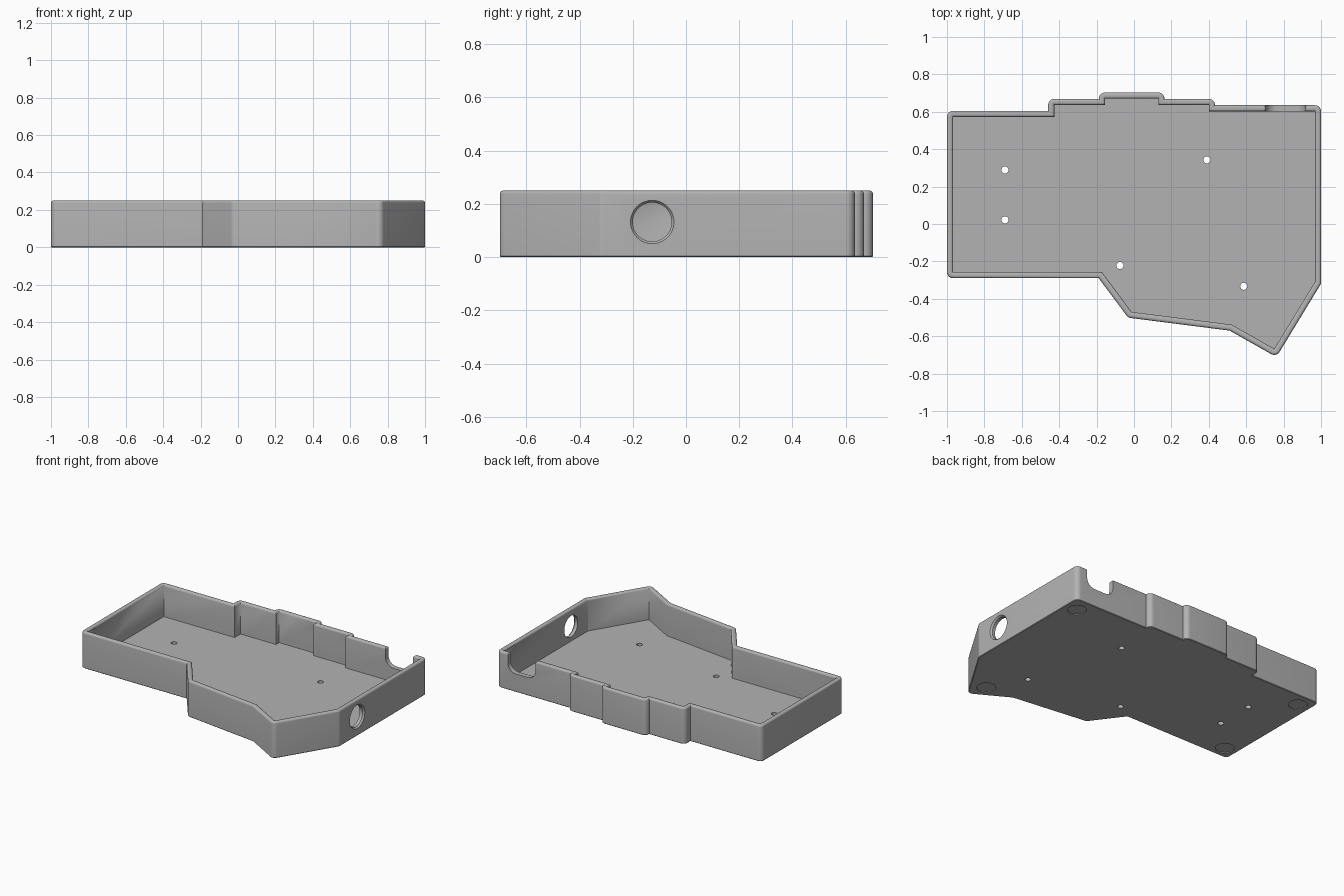
import bpy
import bmesh
from math import cos, sin, pi, atan2, radians
from mathutils import Vector, Matrix

if "Cube" in bpy.data.objects:
    bpy.data.objects.remove(bpy.data.objects["Cube"])

WALL, HEIGHT, FLOOR, FILLET = 0.033, 0.25, 0.03, 0.013

# Inner outline of the tray, counter-clockwise
INNER = [Vector(p) for p in [
    (-0.967, -0.257), (-0.172, -0.257), (-0.013, -0.47), (0.522, -0.538),
    (0.75, -0.667), (0.967, -0.31), (0.967, 0.602), (0.4, 0.602),
    (0.4, 0.636), (0.13, 0.636), (0.13, 0.67), (-0.155, 0.67),
    (-0.155, 0.636), (-0.426, 0.636), (-0.426, 0.572), (-0.967, 0.572)]]


def arc(cx, cy, r, start, end, steps=8):
    angles = [radians(start + (end - start) * i / steps) for i in range(steps + 1)]
    return [(cx + r * cos(a), cy + r * sin(a)) for a in angles]


def offset_outline(d):
    """Grow the inner outline: rounded outer corners, mitred recesses."""
    points = []
    for i, p in enumerate(INNER):
        a = (p - INNER[i - 1]).normalized()
        b = (INNER[(i + 1) % len(INNER)] - p).normalized()
        na, nb = Vector((a.y, -a.x)), Vector((b.y, -b.x))
        turn = atan2(a.x * b.y - a.y * b.x, a.dot(b))
        if turn > 0:
            start = atan2(na.y, na.x)
            points += [p + d * Vector((cos(start + turn * k / 8), sin(start + turn * k / 8)))
                       for k in range(9)]
        else:
            points.append(p + (na + nb) * d / (1 + na.dot(nb)))
    return points


def new_object(name, bm):
    bmesh.ops.recalc_face_normals(bm, faces=bm.faces)
    mesh = bpy.data.meshes.new(name)
    bm.to_mesh(mesh)
    bm.free()
    obj = bpy.data.objects.new(name, mesh)
    bpy.context.collection.objects.link(obj)
    return obj


def cylinder(name, centre, r1, r2, depth, along_x=False, sides=32):
    bm = bmesh.new()
    turn = Matrix.Rotation(pi / 2, 4, "Y") if along_x else Matrix()
    bmesh.ops.create_cone(bm, cap_ends=True, segments=sides, radius1=r1, radius2=r2,
                          depth=depth, matrix=Matrix.Translation(centre) @ turn)
    return new_object(name, bm)


# Tray: wall section lofted around the outline
section = [(WALL - 0.004, 0), (WALL, 0.004)]
section += arc(WALL - FILLET, HEIGHT - FILLET, FILLET, 0, 90, 5)
section += arc(FILLET, HEIGHT - FILLET, FILLET, 90, 180, 5)
section.append((0, FLOOR))
bm = bmesh.new()
loops = [[bm.verts.new((p.x, p.y, z)) for p in offset_outline(max(d, 0))] for d, z in section]
for low, high in zip(loops, loops[1:]):
    for i in range(len(low)):
        bm.faces.new((low[i - 1], low[i], high[i], high[i - 1]))
bm.faces.new(loops[0])
bm.faces.new(loops[-1])
bmesh.ops.remove_doubles(bm, verts=bm.verts, dist=0.00005)
tray = new_object("case_tray", bm)

cutters = []

# Screw holes through the floor
for x, y in [(-0.69, 0.289), (-0.69, 0.022), (-0.075, -0.222), (0.39, 0.343), (0.587, -0.333)]:
    cutters.append(cylinder("screw_hole_cutter", (x, y, 0.02), 0.019, 0.019, 0.1))

# Shallow foot recesses underneath
for x, y in [(0.91, 0.53), (-0.91, 0.51), (-0.91, -0.2), (0.72, -0.58)]:
    cutters.append(cylinder("foot_recess_cutter", (x, y, -0.01), 0.06, 0.06, 0.03))

# Round port in the side wall with a flared outer edge
cutters.append(cylinder("port_cutter", (1, -0.127, 0.132), 0.073, 0.073, 0.2, True, 48))
cutters.append(cylinder("port_flare_cutter", (0.996, -0.127, 0.132), 0.072, 0.085, 0.016, True, 48))

# Rounded cable notch in the back wall
left, right, bottom, r, lip = 0.705, 0.915, 0.125, 0.06, 0.013
profile = arc(left + r, bottom + r, r, 180, 270) + arc(right - r, bottom + r, r, 270, 360)
profile += arc(right + lip, HEIGHT - lip, lip, 180, 90, 5) + [(right + lip, 0.3), (left - lip, 0.3)]
profile += arc(left - lip, HEIGHT - lip, lip, 90, 0, 5)
bm = bmesh.new()
face = bm.faces.new([bm.verts.new((x, 0.58, z)) for x, z in profile])
pushed = bmesh.ops.extrude_face_region(bm, geom=[face])["geom"]
bmesh.ops.translate(bm, vec=(0, 0.1, 0), verts=[v for v in pushed if isinstance(v, bmesh.types.BMVert)])
cutters.append(new_object("cable_notch_cutter", bm))

# Cut every opening, then drop the cutters
bpy.context.view_layer.objects.active = tray
tray.select_set(True)
for cutter in cutters:
    cutter.hide_render = True
    mod = tray.modifiers.new("cut", "BOOLEAN")
    mod.operation, mod.solver, mod.object = "DIFFERENCE", "EXACT", cutter
    bpy.ops.object.modifier_apply(modifier=mod.name)
for cutter in cutters:
    bpy.data.objects.remove(cutter)

# Plain grey plastic
grey = bpy.data.materials.new("grey_plastic")
grey.use_nodes = True
colour = (0.45, 0.45, 0.45, 1)
grey.diffuse_color = colour
grey.node_tree.nodes["Principled BSDF"].inputs["Base Color"].default_value = colour
tray.data.materials.clear()
tray.data.materials.append(grey)
for polygon in tray.data.polygons:
    polygon.material_index = 0
bpy.ops.object.shade_smooth_by_angle(angle=radians(30))
